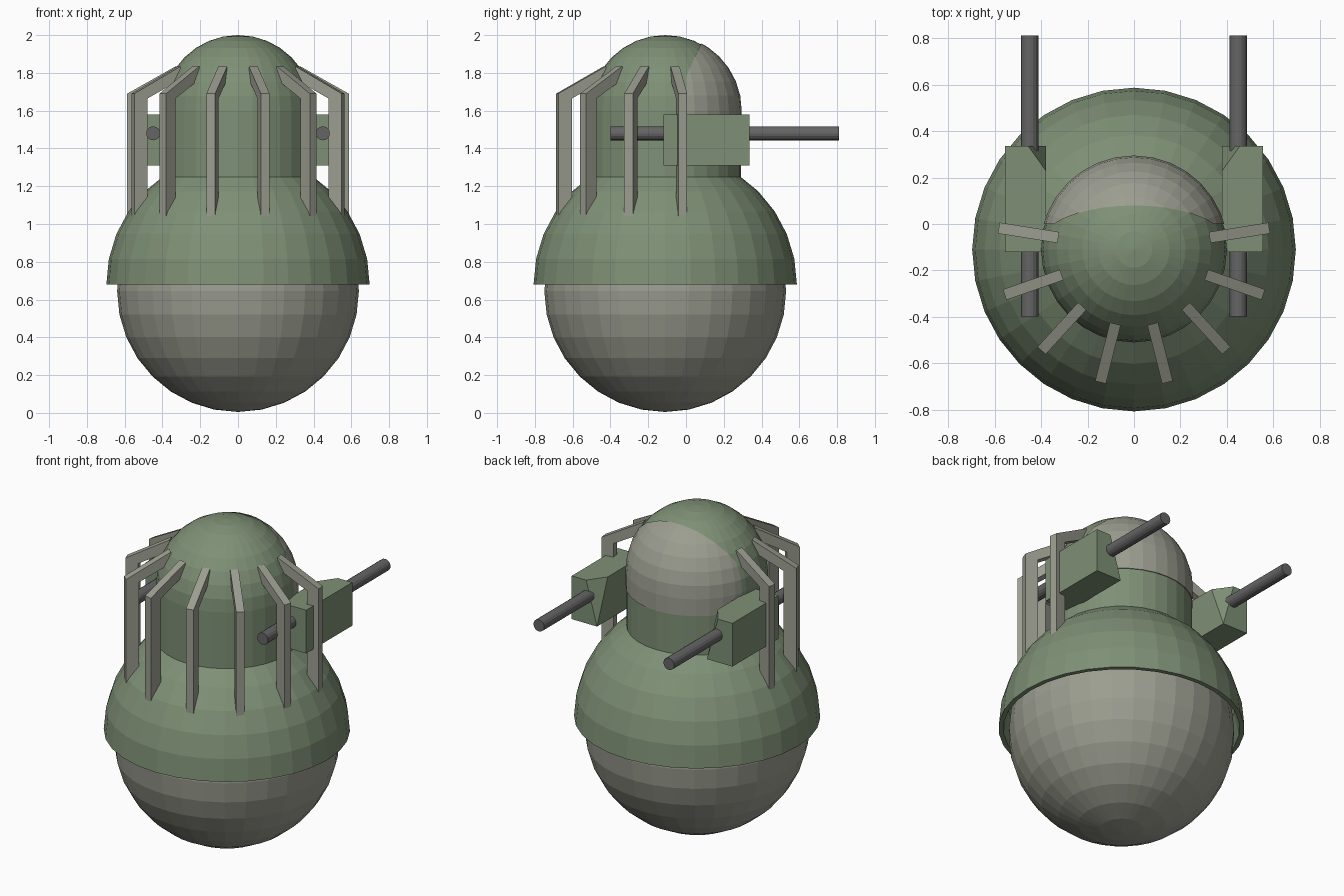
import bpy, bmesh
from math import sin, cos, pi, radians
from mathutils import Vector

if "Cube" in bpy.data.objects:
    bpy.data.objects.remove(bpy.data.objects["Cube"])

CY = -0.11  # y of the body axis


def material(name, rgb):
    m = bpy.data.materials.new(name)
    m.diffuse_color = (*rgb, 1)
    m.use_nodes = True
    m.node_tree.nodes["Principled BSDF"].inputs["Base Color"].default_value = m.diffuse_color
    return m


GREEN = material("green_paint", (0.21, 0.28, 0.18))
STONE = material("pale_metal", (0.33, 0.34, 0.28))
DARK = material("dark_metal", (0.13, 0.13, 0.13))


def finish(bm, name, mat):
    me = bpy.data.meshes.new(name)
    bm.to_mesh(me)
    bm.free()
    me.materials.append(mat)
    ob = bpy.data.objects.new(name, me)
    bpy.context.collection.objects.link(ob)
    return ob


def arc(r, z, a0, a1, n):
    """Points (radius, height) on a circle, from elevation a0 to a1 degrees."""
    return [(r * cos(radians(a0 + (a1 - a0) * i / n)),
             z + r * sin(radians(a0 + (a1 - a0) * i / n))) for i in range(n + 1)]


def lathe(profile, seg=32):
    """Revolve a bottom-to-top profile around the body axis."""
    bm = bmesh.new()
    rings = [[bm.verts.new((r * cos(2 * pi * j / seg), CY + r * sin(2 * pi * j / seg), z))
              for j in range(seg)] for r, z in profile]
    for a, b in zip(rings, rings[1:]):
        for j in range(seg):
            k = (j + 1) % seg
            bm.faces.new((a[j], a[k], b[k], b[j]))
    bmesh.ops.remove_doubles(bm, verts=bm.verts, dist=1e-4)
    return bm


# Rounded base and the shell that overhangs it
finish(lathe(arc(0.64, 0.645, -90, 90, 16)), "base_ball", STONE)
finish(lathe([(0.64, 0.82), (0.67, 0.68)] + arc(0.697, 0.68, 0, 67.5, 6)),
       "body_shell", GREEN)

# Domed head
finish(lathe([(0.40, 1.15)] + arc(0.40, 1.6, 0, 90, 8)), "head_dome", GREEN)

# Visor: thin skin over the +y side of the head, trimmed by two planes
bm = lathe([(0.39, 1.495), (0.405, 1.495)] + arc(0.405, 1.6, 0, 90, 8))
for co, no in (((0, 0, 1.6), (0, 1, 0)), ((0, 0.08, 1.957), (0, 1, -0.45))):
    bmesh.ops.bisect_plane(bm, geom=bm.verts[:] + bm.edges[:] + bm.faces[:],
                           plane_co=co, plane_no=no, clear_inner=True)
finish(bm, "visor", STONE)

# Cage ribs around the -y side
RIB = [(0.59, 1.02), (0.59, 1.69), (0.33, 1.835), (0.33, 1.765), (0.515, 1.665), (0.515, 1.02)]
for i in range(8):
    a = radians(-90 + (i - 3.5) * 28.3)
    out, side = Vector((cos(a), sin(a), 0)), Vector((-sin(a), cos(a), 0)) * 0.024
    bm = bmesh.new()
    loops = [[bm.verts.new(out * r + side * s + Vector((0, CY, z))) for r, z in RIB]
             for s in (-1, 1)]
    bm.faces.new(loops[0])
    bm.faces.new(loops[1][::-1])
    for j in range(6):
        k = (j + 1) % 6
        bm.faces.new((loops[0][k], loops[0][j], loops[1][j], loops[1][k]))
    bmesh.ops.recalc_face_normals(bm, faces=bm.faces)
    finish(bm, f"cage_rib_{i + 1}", STONE)

# Side pods with a clipped inner top corner, and the rods through them
for s, label in ((-1, "left"), (1, "right")):
    pts = [(x, y, z) for x in (0.38, 0.555) for y in (-0.12, 0.335) for z in (1.31, 1.58)]
    pts.remove((0.38, 0.335, 1.58))
    pts += [(0.455, 0.335, 1.58), (0.38, 0.23, 1.58)]
    bm = bmesh.new()
    for x, y, z in pts:
        bm.verts.new((s * x, y, z))
    bmesh.ops.convex_hull(bm, input=bm.verts)
    bmesh.ops.dissolve_limit(bm, angle_limit=0.01, verts=bm.verts, edges=bm.edges)
    bmesh.ops.recalc_face_normals(bm, faces=bm.faces)
    finish(bm, f"pod_{label}", GREEN)

    bpy.ops.mesh.primitive_cylinder_add(vertices=16, radius=0.037, depth=1.21,
                                        location=(s * 0.449, 0.206, 1.48),
                                        rotation=(pi / 2, 0, 0))
    rod = bpy.context.object
    rod.name = f"rod_{label}"
    rod.data.materials.append(DARK)
